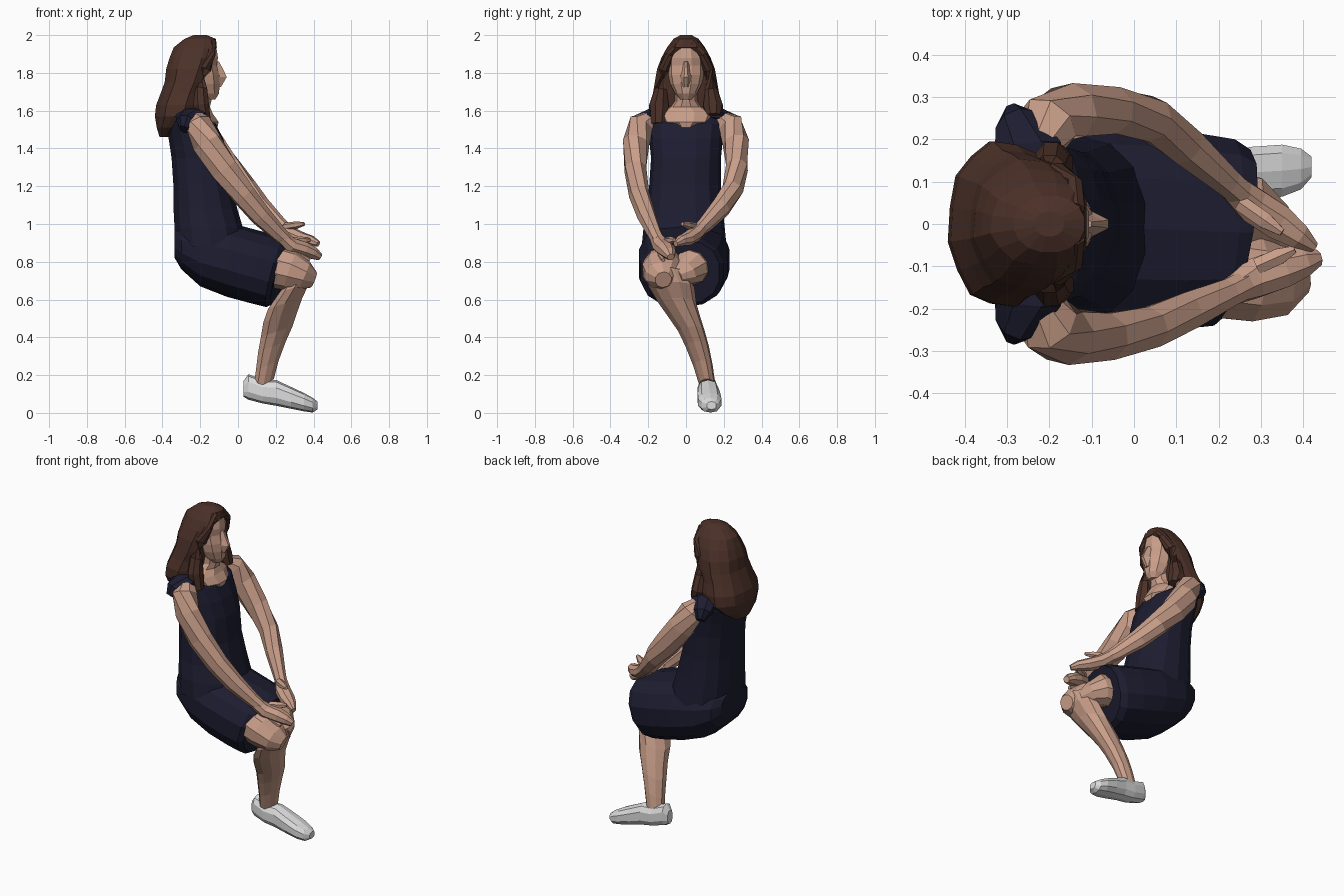
import bpy, bmesh, math
from mathutils import Vector


def material(name, rgb):
    m = bpy.data.materials.new(name)
    m.diffuse_color = (*rgb, 1)
    return m


SKIN = material("skin", (0.58, 0.34, 0.25))
NAVY = material("navy cloth", (0.012, 0.012, 0.03))
BROWN = material("brown hair", (0.07, 0.03, 0.021))
WHITE = material("white shoe", (0.72, 0.72, 0.72))


def loft(name, rings, mat):
    """Skin a list of equal rings of points and close both ends."""
    bm = bmesh.new()
    rows = [[bm.verts.new(p) for p in r] for r in rings]
    n = len(rows[0])
    for a, b in zip(rows, rows[1:]):
        for i in range(n):
            j = (i + 1) % n
            bm.faces.new((a[i], a[j], b[j], b[i]))
    bm.faces.new(rows[0][::-1])
    bm.faces.new(rows[-1])
    bmesh.ops.recalc_face_normals(bm, faces=bm.faces[:])
    me = bpy.data.meshes.new(name)
    bm.to_mesh(me)
    bm.free()
    me.materials.append(mat)
    ob = bpy.data.objects.new(name, me)
    bpy.context.collection.objects.link(ob)
    return ob


def ring(c, u, v, n=8, power=1.0, front=None, wave=0.0):
    """Rounded ring about c with half-axes u and v, optionally cut flat at x = front."""
    pts = []
    for i in range(n):
        t = 2 * math.pi * (i + 0.5) / n
        k = 1 + wave * (-1) ** i
        a = math.copysign(abs(math.cos(t)) ** power, math.cos(t)) * k
        b = math.copysign(abs(math.sin(t)) ** power, math.sin(t)) * k
        p = Vector(c) + Vector(u) * a + Vector(v) * b
        if front is not None:
            p.x = min(p.x, front)
        pts.append(p)
    return pts


def tube(name, path, mat, n=8):
    """Limb along (x, y, z, side radius, upper radius) stations."""
    pts = [Vector(p[:3]) for p in path]
    rings = []
    for i, p in enumerate(path):
        d = (pts[min(i + 1, len(pts) - 1)] - pts[max(i - 1, 0)]).normalized()
        side = Vector((-d.y, d.x, 0))
        if math.hypot(d.x, d.y) < 0.35:
            side = Vector((0, 1, 0))
        side = (side - d * side.dot(d)).normalized()
        rings.append(ring(pts[i], side * p[3], d.cross(side) * p[4], n))
    return loft(name, rings, mat)


# Dress bodice: (z, back x, front x, left y, right y)
bodice = [(0.88, -.335, .05, -.235, .215), (0.98, -.34, .03, -.225, .205),
          (1.08, -.345, .0, -.205, .195), (1.2, -.345, -.03, -.195, .185),
          (1.35, -.355, -.045, -.185, .185), (1.45, -.37, -.075, -.195, .195),
          (1.53, -.38, -.115, -.205, .205), (1.575, -.37, -.18, -.2, .2),
          (1.61, -.32, -.23, -.15, .15)]
loft("dress_bodice", [ring(((b + f) / 2, (l + r) / 2, z), ((f - b) / 2, 0, 0),
                           (0, (r - l) / 2, 0), 14, 0.85)
                      for z, b, f, l, r in bodice], NAVY)

# Dress shoulders wrapping over the top of the arms
for side in (-1, 1):
    tube("dress_shoulder", [(-.26, side * .1, 1.58, .08, .035), (-.25, side * .18, 1.575, .085, .04),
                            (-.275, side * .235, 1.535, .055, .055),
                            (-.285, side * .262, 1.5, .025, .03)], NAVY)

# Dress skirt over the lap: (x, y, z, half width, half height, lean, skew)
skirt = [(-.335, 0, .9, .13, .08, 0, 0), (-.3, 0, .88, .185, .12, 0, 0),
         (-.2, 0, .845, .225, .175, 0, 0), (-.05, -.01, .81, .245, .195, .01, 0),
         (.1, -.015, .77, .24, .19, .03, .01), (.2, -.02, .745, .225, .185, .05, .025),
         (.232, -.02, .745, .2, .17, .05, .03)]
loft("dress_skirt", [ring((x, y, z), (skew, hw, 0), (lean, 0, hh), 14, 0.85)
                     for x, y, z, hw, hh, lean, skew in skirt], NAVY)

# Neck and upper chest showing in the neckline
neck = [(1.51, -.195, .09, .07), (1.54, -.195, .097, .125), (1.585, -.215, .085, .15),
        (1.62, -.215, .07, .085), (1.65, -.2, .062, .06), (1.73, -.19, .06, .058)]
loft("neck", [ring((x, 0, z), (rx, 0, 0), (0, ry, 0), 10) for z, x, rx, ry in neck], SKIN)

# Head: (z, back x, front x, half width)
head = [(1.66, -.2, -.118, .032), (1.69, -.23, -.098, .058), (1.74, -.26, -.092, .083),
        (1.79, -.27, -.095, .094), (1.84, -.27, -.108, .095), (1.88, -.27, -.102, .093),
        (1.93, -.26, -.11, .08), (1.965, -.24, -.14, .05)]
loft("head", [ring(((b + f) / 2, 0, z), ((f - b) / 2, 0, 0), (0, w, 0), 10)
              for z, b, f, w in head], SKIN)
nose = [(1.725, -.09, .025), (1.778, -.06, .03), (1.805, -.072, .022), (1.86, -.1, .014)]
loft("nose", [[(-.13, -w * 1.5, z), (f, -w * .35, z), (f, w * .35, z), (-.13, w * 1.5, z)]
              for z, f, w in nose], SKIN)

# Hair, cut flat where the face comes through: (z, x, x radius, half width, front x)
hair = [(1.46, -.385, .03, .07, 0), (1.51, -.365, .065, .14, 0),
        (1.57, -.315, .125, .195, -.21), (1.63, -.305, .128, .195, -.2),
        (1.69, -.285, .125, .175, -.19), (1.75, -.26, .128, .165, -.185),
        (1.82, -.24, .14, .153, -.175), (1.88, -.22, .142, .13, -.15),
        (1.935, -.21, .13, .1, -.112), (1.98, -.2, .085, .068, 0), (2.0, -.2, .035, .03, 0)]
loft("hair", [ring((x, 0, z), (rx, 0, 0), (0, w, 0), 16, 0.95, f, 0.02 if z < 1.95 else 0)
              for z, x, rx, w, f in hair], BROWN)

# Front locks of hair beside the face
for side, low in ((-1, 1.53), (1, 1.575)):
    tube("hair_lock", [(-.145, side * .035, 1.968, .03, .02), (-.14, side * .09, 1.9, .022, .025),
                       (-.175, side * .118, 1.82, .025, .035), (-.2, side * .132, 1.72, .032, .04),
                       (-.195, side * .142, 1.63, .055, .045),
                       (-.175, side * .145, low, .04, .035)], BROWN)

# Arms
tube("right_arm", [(-.23, -.17, 1.565, .04, .04), (-.205, -.235, 1.525, .075, .072),
                   (-.165, -.264, 1.43, .07, .082), (-.075, -.268, 1.29, .06, .078),
                   (.03, -.248, 1.155, .053, .066), (.12, -.21, 1.045, .048, .058),
                   (.22, -.165, .945, .036, .043), (.26, -.145, .91, .036, .036)], SKIN)
tube("left_arm", [(-.23, .17, 1.565, .04, .04), (-.205, .235, 1.525, .075, .072),
                  (-.155, .264, 1.43, .07, .082), (-.06, .27, 1.3, .06, .078),
                  (.04, .248, 1.185, .055, .066), (.12, .187, 1.09, .05, .058),
                  (.22, .1, .995, .036, .043), (.26, .065, .965, .034, .034)], SKIN)

# Hands, each a flat palm running into closed fingers, plus a thumb
tube("right_hand", [(.23, -.16, .93, .034, .036), (.28, -.13, .885, .05, .044),
                    (.35, -.105, .865, .05, .042), (.4, -.09, .845, .038, .034),
                    (.435, -.08, .825, .02, .02)], SKIN)
tube("left_hand", [(.23, .09, .985, .034, .036), (.28, .045, .945, .045, .04),
                   (.34, .005, .92, .045, .036), (.39, -.03, .91, .032, .028),
                   (.425, -.055, .895, .014, .016)], SKIN)
for a, b in (((.29, -.1, .91), (.38, -.06, .915)), ((.25, .05, .985), (.35, -.02, 1.0)),
             ((.27, -.14, .855), (.38, -.12, .81))):
    a, b = Vector(a), Vector(b)
    tube("finger", [(*a, .022, .022), (*a.lerp(b, .6), .022, .02), (*b, .01, .01)], SKIN, 6)

# Crossed legs: the upper one runs down to the shoe, the lower knee tucks in behind it
tube("right_thigh", [(.05, -.11, .78, .1, .1), (.2, -.115, .775, .112, .115),
                     (.28, -.125, .755, .11, .11), (.35, -.13, .725, .09, .08),
                     (.4, -.12, .705, .045, .045)], SKIN, 10)
tube("left_thigh", [(.05, .04, .78, .09, .09), (.2, .035, .775, .095, .1),
                    (.265, .025, .77, .095, .095), (.31, -.005, .74, .075, .07),
                    (.345, -.05, .72, .045, .045)], SKIN, 10)
shin = [(.33, -.1, .74, .06, .1), (.3, -.075, .665, .085, .12), (.25, -.045, .58, .095, .1),
        (.225, -.01, .51, .095, .085), (.205, .03, .43, .088, .07), (.18, .06, .35, .077, .062),
        (.155, .09, .25, .064, .052), (.135, .112, .15, .057, .043)]
loft("shin", [ring((x, y, z), (rx, 0, .03), (0, ry, 0), 10) for x, y, z, rx, ry in shin], SKIN)

# Shoe: (x, y, bottom z, top z, half width)
shoe = [(.03, .115, .085, .17, .025), (.055, .115, .07, .205, .045),
        (.13, .115, .05, .175, .055), (.2, .118, .038, .175, .056),
        (.28, .122, .022, .138, .063), (.35, .126, .008, .105, .064),
        (.395, .13, .002, .08, .05), (.42, .135, .018, .06, .025)]
loft("shoe", [ring((x, y, (a + b) / 2), (0, w, 0), (0, 0, (b - a) / 2), 10, 0.8)
              for x, y, a, b, w in shoe], WHITE)
